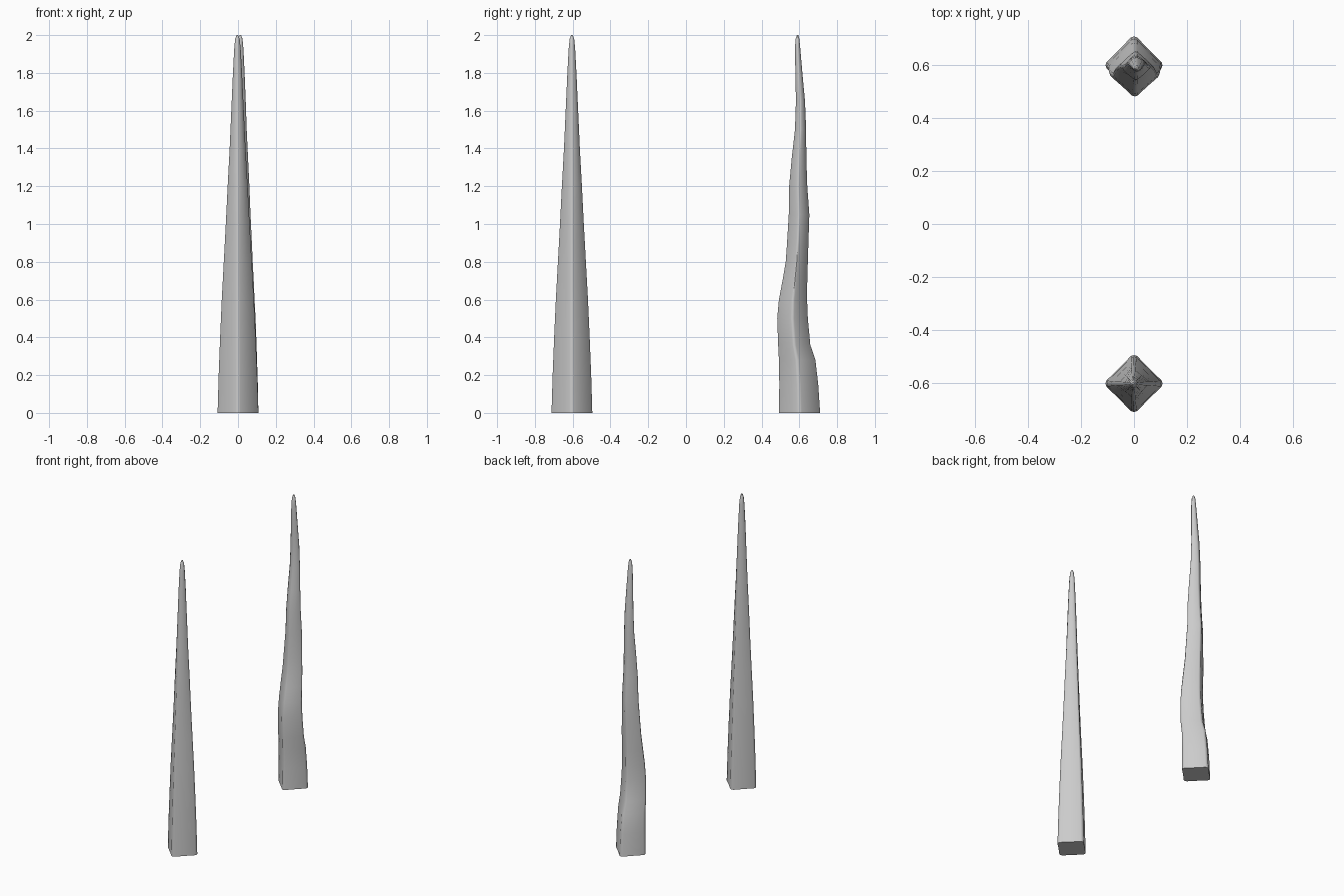
import bpy, bmesh, math

if "Cube" in bpy.data.objects:
    bpy.data.objects.remove(bpy.data.objects["Cube"])


def section(round_amount):
    """Diamond outline with softened corners, blending to a circle near the tip."""
    pts = []
    for k in range(4):
        a = k * math.pi / 2
        c, s = math.cos(a), math.sin(a)
        # side midpoint bulges outward as the section becomes round
        mid = 0.53 + (0.7 - 0.53) * round_amount
        w = 0.11 + 0.1 * round_amount
        for u, v in ((0.965, -w), (1.0, 0.0), (0.965, w), (mid, mid)):
            pts.append((c * u - s * v, s * u + c * v))
    return pts


def spike(name, rings):
    """Loft rings given as (z, centre x, half width x, min y, max y)."""
    bm = bmesh.new()
    loops = []
    for z, cx, hx, y0, y1 in rings:
        cy, hy = (y0 + y1) / 2, (y1 - y0) / 2
        t = max(0.0, (z - 0.9) / 1.1)
        loops.append([bm.verts.new((cx + hx * px, cy + hy * py, z))
                      for px, py in section(t)])
    n = len(loops[0])
    for a, b in zip(loops, loops[1:]):
        for i in range(n):
            j = (i + 1) % n
            bm.faces.new((a[i], a[j], b[j], b[i]))
    bm.faces.new(loops[0][::-1])
    bm.faces.new(loops[-1])
    mesh = bpy.data.meshes.new(name)
    bm.to_mesh(mesh)
    bm.free()
    ob = bpy.data.objects.new(name, mesh)
    bpy.context.collection.objects.link(ob)
    bpy.ops.object.select_all(action='DESELECT')
    ob.select_set(True)
    bpy.context.view_layer.objects.active = ob
    bpy.ops.object.shade_smooth_by_angle(angle=math.radians(40))
    return ob


# Straight spike: (z, half width)
straight = [(0, .108), (.2, .102), (.4, .094), (.6, .085), (.8, .074), (1, .063),
            (1.2, .053), (1.4, .042), (1.6, .033), (1.8, .024), (1.93, .017),
            (1.98, .012), (2, .004)]
spike("straight_spike", [(z, -.003 * z / 2, r, -.604 - r, -.604 + r)
                         for z, r in straight])

# Bent spike: (z, half width in x, min y, max y)
bent = [(0, .108, .492, .71), (.15, .104, .494, .70), (.28, .099, .492, .685),
        (.36, .096, .488, .658), (.5, .09, .483, .645), (.6, .084, .492, .641),
        (.7, .079, .511, .642), (.8, .073, .528, .645), (.9, .068, .535, .648),
        (1.05, .06, .544, .653), (1.2, .053, .546, .642), (1.35, .045, .56, .637),
        (1.5, .037, .577, .636), (1.65, .031, .582, .63), (1.8, .024, .579, .616),
        (1.93, .017, .577, .605), (1.98, .012, .58, .6), (2, .004, .587, .595)]
spike("bent_spike", [(z, .012 * z / 2, hx, y0, y1) for z, hx, y0, y1 in bent])
